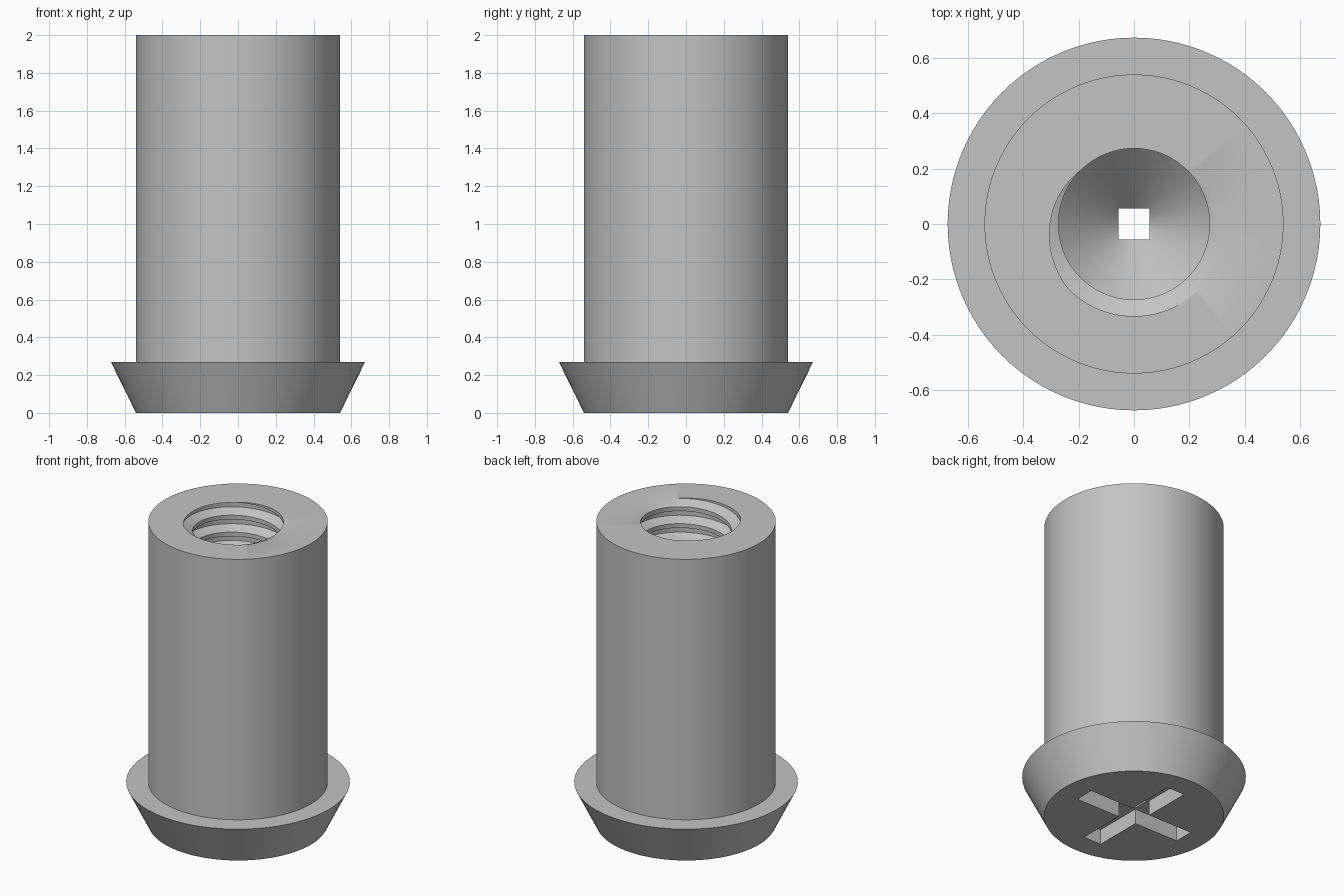
import bpy, bmesh
from math import pi, tau, sin, cos

if "Cube" in bpy.data.objects:
    bpy.data.objects.remove(bpy.data.objects["Cube"])

SEG = 96                      # sides around the axis
TOP, FLANGE_Z = 2.0, 0.27
BODY_R, FLANGE_R = 0.54, 0.673
MINOR, MAJOR, PITCH = 0.273, 0.333, 0.112
THREAD_END = 0.5
HOLE = 0.056                  # half side of the small square hole
SLOT_W, SLOT_L, SLOT_D = 0.065, 0.39, 0.1

steel = bpy.data.materials.new("grey_steel")
steel.use_nodes = True
colour = (0.55, 0.55, 0.55, 1)
steel.diffuse_color = colour
steel.node_tree.nodes["Principled BSDF"].inputs["Base Color"].default_value = colour


def thread_radius(a, z):
    """Radius of the right-handed internal thread at an angle and height."""
    u = (z - TOP) / PITCH - a / tau - 0.25
    d = abs(u - round(u))
    t = min(max((d - 0.125) / 0.25, 0), 1)
    return MAJOR + (MINOR - MAJOR) * t


def circle(r, z):
    return lambda a: (r, z)


def helix(offset):
    """Thread row that climbs with the angle, clipped to the threaded length."""
    def row(a):
        z = TOP + PITCH * (offset + a / tau + 0.25)
        z = min(max(z, THREAD_END), TOP)
        return thread_radius(a, z), z
    return row


def square(height):
    def row(a):
        r = HOLE / max(abs(cos(a)), abs(sin(a)))
        return r, height(r)
    return row


def finish(name, bm):
    bmesh.ops.recalc_face_normals(bm, faces=bm.faces)
    mesh = bpy.data.meshes.new(name)
    bm.to_mesh(mesh)
    bm.free()
    mesh.materials.append(steel)
    obj = bpy.data.objects.new(name, mesh)
    bpy.context.collection.objects.link(obj)
    return obj


# Rows run up the outside, down the threaded bore and cone, and out below
rows = [circle(BODY_R, 0), circle(FLANGE_R, FLANGE_Z),
        circle(BODY_R, FLANGE_Z), circle(BODY_R, TOP)]
turns = int((TOP - THREAD_END) / PITCH) + 3
rows += [helix(2.125 - i / 4) for i in range((turns + 3) * 4)]
rows += [circle(MINOR, THREAD_END), circle(MINOR, MINOR + 0.13),
         square(lambda r: r + 0.13), square(lambda r: 0)]

bm = bmesh.new()
grid = []
for row in rows:
    ring = []
    for j in range(SEG + 1):
        a = tau * j / SEG
        r, z = row(a)
        ring.append(bm.verts.new((r * cos(a), r * sin(a), z)))
    grid.append(ring)
for i, ring in enumerate(grid):
    nxt = grid[(i + 1) % len(grid)]
    for j in range(SEG):
        bm.faces.new((ring[j], ring[j + 1], nxt[j + 1], nxt[j]))
bmesh.ops.remove_doubles(bm, verts=bm.verts, dist=1e-5)
nut = finish("threaded_sleeve", bm)

# Cross-shaped driver recess cut into the underside
bm = bmesh.new()
outline = []
for q in range(4):
    c, s = round(cos(q * pi / 2)), round(sin(q * pi / 2))
    for x, y in ((SLOT_L, -SLOT_W), (SLOT_L, SLOT_W), (SLOT_W, SLOT_W)):
        outline.append(bm.verts.new((x * c - y * s, x * s + y * c, -0.1)))
base = bm.faces.new(outline)
top = bmesh.ops.extrude_face_region(bm, geom=[base])["geom"]
bmesh.ops.translate(bm, vec=(0, 0, 0.1 + SLOT_D),
                    verts=[v for v in top if isinstance(v, bmesh.types.BMVert)])
cutter = finish("cross_cutter", bm)
cutter.hide_render = True

cut = nut.modifiers.new("cross_recess", "BOOLEAN")
cut.operation = "DIFFERENCE"
cut.solver = "EXACT"
cut.object = cutter
bpy.context.view_layer.objects.active = nut
nut.select_set(True)
bpy.ops.object.modifier_apply(modifier=cut.name)
bpy.data.objects.remove(cutter)
bpy.ops.object.shade_smooth_by_angle(angle=pi / 6)
